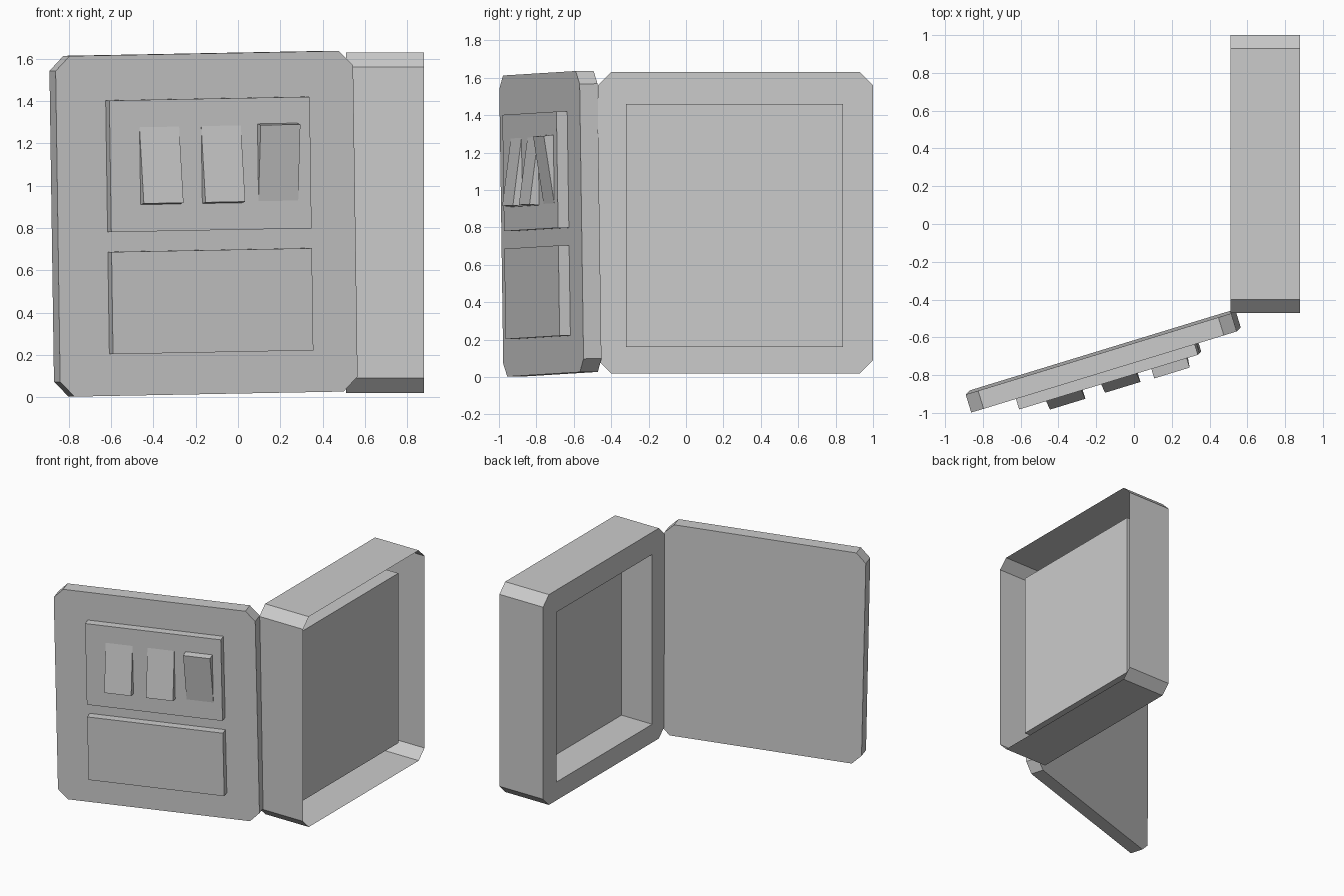
import bpy, bmesh
from mathutils import Matrix, Vector

old = bpy.data.objects.get("Cube")
if old:
    bpy.data.objects.remove(old, do_unlink=True)

grey = bpy.data.materials.new("light grey metal")
grey.use_nodes = True
grey.diffuse_color = (0.6, 0.6, 0.6, 1)
grey.node_tree.nodes["Principled BSDF"].inputs["Base Color"].default_value = (0.6, 0.6, 0.6, 1)


def finish(name, bm, matrix=Matrix()):
    bmesh.ops.recalc_face_normals(bm, faces=bm.faces)
    mesh = bpy.data.meshes.new(name)
    bm.to_mesh(mesh)
    bm.free()
    mesh.materials.append(grey)
    obj = bpy.data.objects.new(name, mesh)
    obj.matrix_world = matrix
    bpy.context.collection.objects.link(obj)
    return obj


def chamfered(a0, a1, b0, b1, c):
    """Rectangle outline with cut corners, two points per corner."""
    return [(a0, b0 + c), (a0 + c, b0), (a1 - c, b0), (a1, b0 + c),
            (a1, b1 - c), (a1 - c, b1), (a0 + c, b1), (a0, b1 - c)]


def prism(name, outline, place, low, high, matrix):
    """Extrude a closed outline between two levels; place maps (p, q, level) to 3D."""
    bm = bmesh.new()
    ends = [[bm.verts.new(place(p, q, t)) for p, q in outline] for t in (low, high)]
    for ring in ends:
        bm.faces.new(ring)
    n = len(outline)
    for i in range(n):
        j = (i + 1) % n
        bm.faces.new((ends[0][i], ends[0][j], ends[1][j], ends[1][i]))
    return finish(name, bm, matrix)


# Cabinet: thin shell open at the back, with a recessed tray in its front frame
FRONT, BACK, TRAY = 0.51, 0.88, 0.77
outer = chamfered(-0.47, 1.0, 0.02, 1.63, 0.07)
opening = [(-0.32, 0.16), (0.84, 0.16), (0.84, 1.46), (-0.32, 1.46)]
bm = bmesh.new()
rim, back_rim = ([bm.verts.new((x, y, z)) for y, z in outer] for x in (FRONT, BACK))
hole, tray = ([bm.verts.new((x, y, z)) for y, z in opening] for x in (FRONT, TRAY))
for i in range(8):
    j = (i + 1) % 8
    bm.faces.new((rim[i], rim[j], back_rim[j], back_rim[i]))
for k in range(4):
    m = (k + 1) % 4
    bm.faces.new((rim[2 * k + 1], rim[2 * k], hole[k]))
    bm.faces.new((rim[2 * m], rim[2 * k + 1], hole[k], hole[m]))
    bm.faces.new((hole[m], hole[k], tray[k], tray[m]))
bm.faces.new(tray)
finish("cabinet_shell", bm)

# Door frame of reference: swung open and slightly sagging
across = Vector((0.956, 0.292, 0.018)).normalized()
up = Vector((-0.014, -0.014, 1)).normalized()
inward = up.cross(across).normalized()
door = Matrix((across, inward, across.cross(inward))).transposed().to_4x4()
door.translation = (-0.163, -0.725, 0.82)


def facing(p, q, t):
    return (p, t, q)


def sideways(p, q, t):
    return (t, p, q)


prism("door", chamfered(-0.735, 0.735, -0.805, 0.805, 0.07), facing, -0.05, 0.05, door)

# Raised panels on the door
for name, z0, z1 in (("switch_panel", -0.03, 0.592), ("lower_panel", -0.607, -0.124)):
    outline = [(-0.49, z0), (0.5, z0), (0.5, z1), (-0.49, z1)]
    prism(name, outline, facing, -0.11, -0.045, door)

# Rocker switches: two pressed at the top, one pressed at the bottom
for i, (x, flipped) in enumerate(((-0.245, False), (0.06, False), (0.338, True))):
    s = -1 if flipped else 1
    wedge = [(-0.11, 0.18), (-0.163, -0.18), (-0.1, -0.187), (-0.1, 0.18)]
    outline = [(y, 0.283 + s * z) for y, z in wedge]
    prism(f"rocker_switch_{i + 1}", outline, sideways, x - 0.098, x + 0.098, door)
